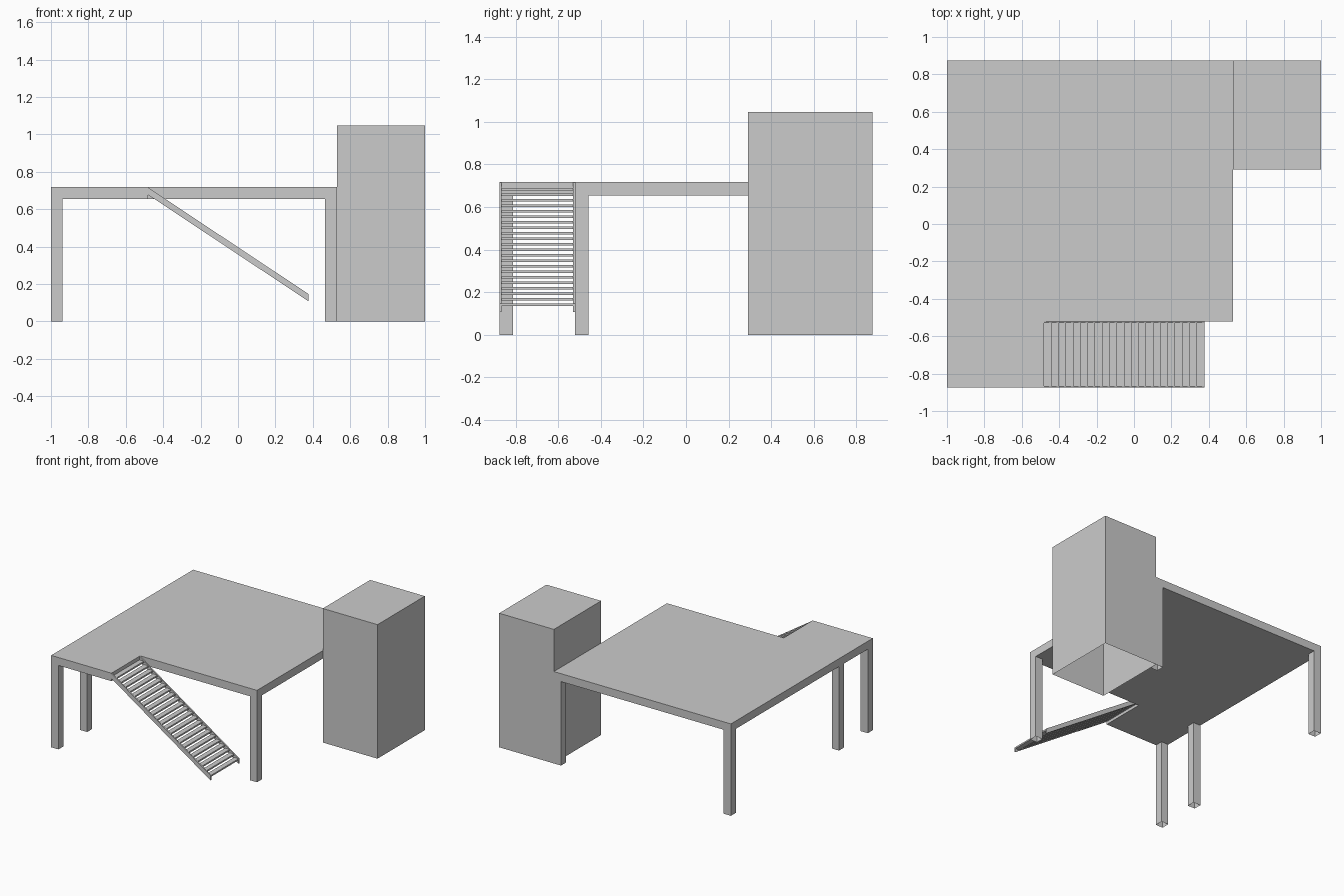
import bpy, bmesh

if "Cube" in bpy.data.objects:
    bpy.data.objects.remove(bpy.data.objects["Cube"])

X0, X1, X2 = -1.0, 0.528, 1.0        # deck left, deck right, tower right
Y0, Y1 = -0.875, 0.875               # front, back
NX, NY = -0.48, -0.52                # stair notch corner
DECK_LOW, DECK_TOP = 0.655, 0.717
POST = 0.062


def finish(name, bm):
    bmesh.ops.recalc_face_normals(bm, faces=bm.faces)
    mesh = bpy.data.meshes.new(name)
    bm.to_mesh(mesh)
    bm.free()
    obj = bpy.data.objects.new(name, mesh)
    bpy.context.collection.objects.link(obj)
    return obj


def prism(bm, points, move):
    """Extrude a closed 3D outline along a vector."""
    face = bm.faces.new([bm.verts.new(p) for p in points])
    ext = bmesh.ops.extrude_face_region(bm, geom=[face], use_keep_orig=True)
    verts = [g for g in ext["geom"] if isinstance(g, bmesh.types.BMVert)]
    bmesh.ops.translate(bm, vec=move, verts=verts)


def box(name, x, y, z, open_bottom=False):
    bm = bmesh.new()
    outline = [(x[0], y[0], z[0]), (x[1], y[0], z[0]),
               (x[1], y[1], z[0]), (x[0], y[1], z[0])]
    prism(bm, outline, (0, 0, z[1] - z[0]))
    bmesh.ops.recalc_face_normals(bm, faces=bm.faces)
    if open_bottom:
        low = [f for f in bm.faces if all(v.co.z < z[0] + 1e-5 for v in f.verts)]
        bmesh.ops.delete(bm, geom=low, context='FACES_ONLY')
    return finish(name, bm)


# L-shaped deck slab with the stair notch
bm = bmesh.new()
plan = [(X0, Y0), (NX, Y0), (NX, NY), (X1, NY), (X1, Y1), (X0, Y1)]
prism(bm, [(x, y, DECK_LOW) for x, y in plan], (0, 0, DECK_TOP - DECK_LOW))
finish("deck", bm)

# Hollow support posts, open at the foot
posts = {
    "front_left_post": (X0, Y0),
    "inner_left_post": (X0, NY),
    "back_left_post": (X0, Y1 - POST),
    "front_right_post": (X1 - POST, NY),
    "back_right_post": (X1 - POST, Y1 - POST),
}
for name, (x, y) in posts.items():
    box(name, (x, x + POST), (y, y + POST), (0, DECK_LOW), True)

# Tower block, open underneath
box("tower", (X1, X2), (0.292, Y1), (0, 1.046), True)

# Stair stringers
STAIR_END, TOP_Z, END_Z, DROP = 0.376, 0.715, 0.147, 0.039
SIDE = 0.01
profile = [(NX, TOP_Z), (STAIR_END, END_Z),
           (STAIR_END, END_Z - DROP), (NX, TOP_Z - DROP)]
for name, y in (("outer_stringer", Y0), ("inner_stringer", NY - SIDE)):
    bm = bmesh.new()
    prism(bm, [(x, y, z) for x, z in profile], (0, SIDE, 0))
    finish(name, bm)

# Flat treads between the stringers
STEPS = 22
run, rise = (STAIR_END - NX) / STEPS, (TOP_Z - END_Z) / STEPS
for i in range(STEPS):
    x, z = NX + i * run, TOP_Z - (i + 1) * rise
    box(f"tread_{i + 1}", (x, x + run), (Y0 + SIDE, NY - SIDE), (z - 0.012, z))
